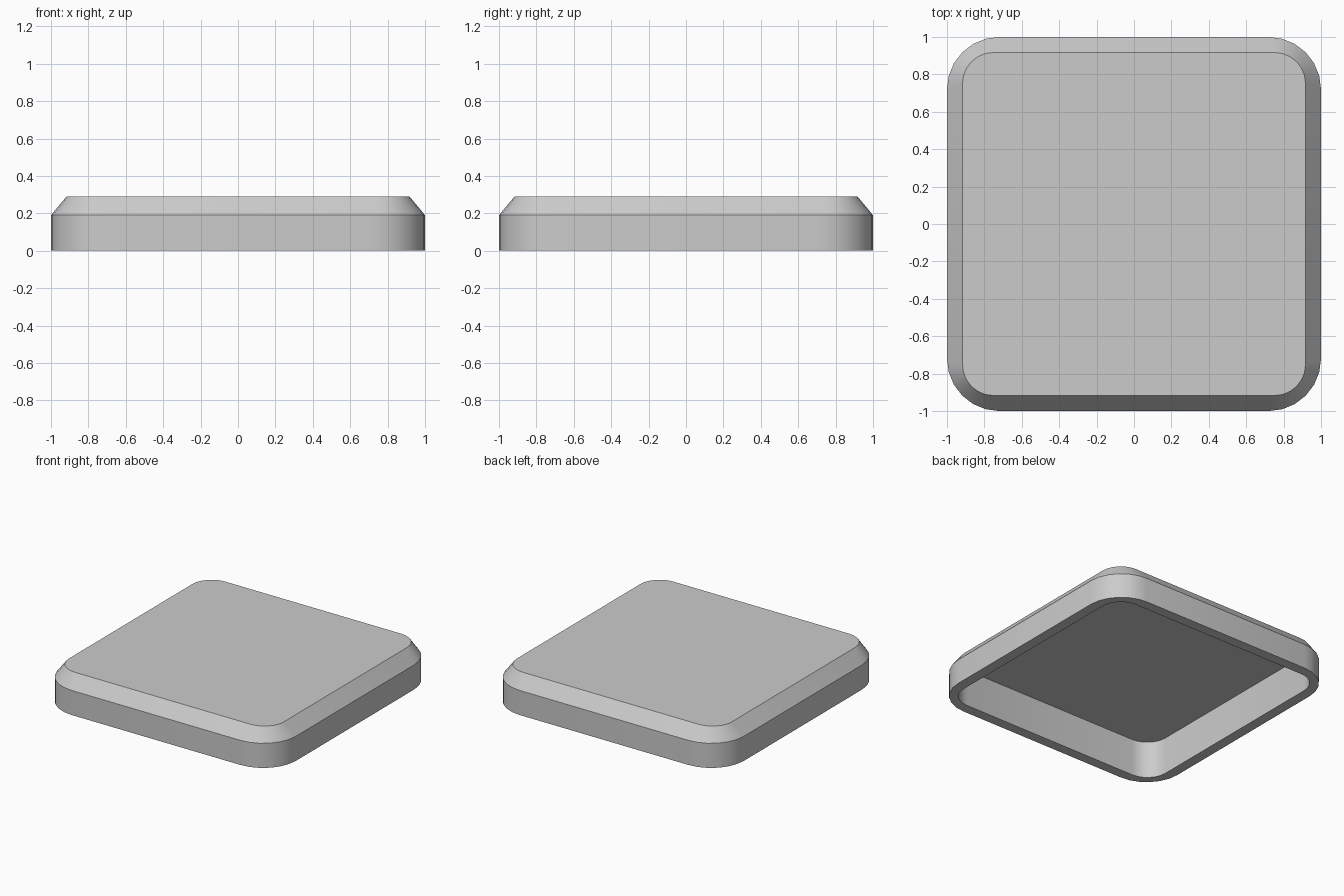
import bpy, bmesh
from math import radians, cos, sin

if "Cube" in bpy.data.objects:
    bpy.data.objects.remove(bpy.data.objects["Cube"])

CORNER_STEPS = 6


def rounded_square(bm, half, radius, z):
    """Ring of vertices around a rounded square, counter-clockwise."""
    ring = []
    c = half - radius
    for i, (sx, sy) in enumerate(((1, 1), (-1, 1), (-1, -1), (1, -1))):
        for k in range(CORNER_STEPS + 1):
            a = radians(90 * (i + k / CORNER_STEPS))
            ring.append(bm.verts.new((sx * c + radius * cos(a),
                                      sy * c + radius * sin(a), z)))
    return ring


# Profile of the shell: half width, corner radius, height
profile = [
    (0.917, 0.165, 0.29),   # top edge
    (1.0, 0.28, 0.19),      # bottom of the chamfer
    (1.0, 0.28, 0.0),       # outer rim
    (0.92, 0.165, 0.0),     # inner rim
    (0.917, 0.165, 0.282),  # underside of the top
]

bm = bmesh.new()
rings = [rounded_square(bm, *p) for p in profile]
for upper, lower in zip(rings, rings[1:]):
    n = len(upper)
    for i in range(n):
        j = (i + 1) % n
        bm.faces.new((upper[i], lower[i], lower[j], upper[j]))
# Top plate and its underside
bm.faces.new(rings[0])
bm.faces.new(rings[-1][::-1])
bmesh.ops.recalc_face_normals(bm, faces=bm.faces)

mesh = bpy.data.meshes.new("hollow_cap")
bm.to_mesh(mesh)
bm.free()
cap = bpy.data.objects.new("hollow_cap", mesh)
bpy.context.collection.objects.link(cap)

# Smooth corners, crisp edges
bpy.context.view_layer.objects.active = cap
cap.select_set(True)
bpy.ops.object.shade_smooth_by_angle(angle=radians(30))
